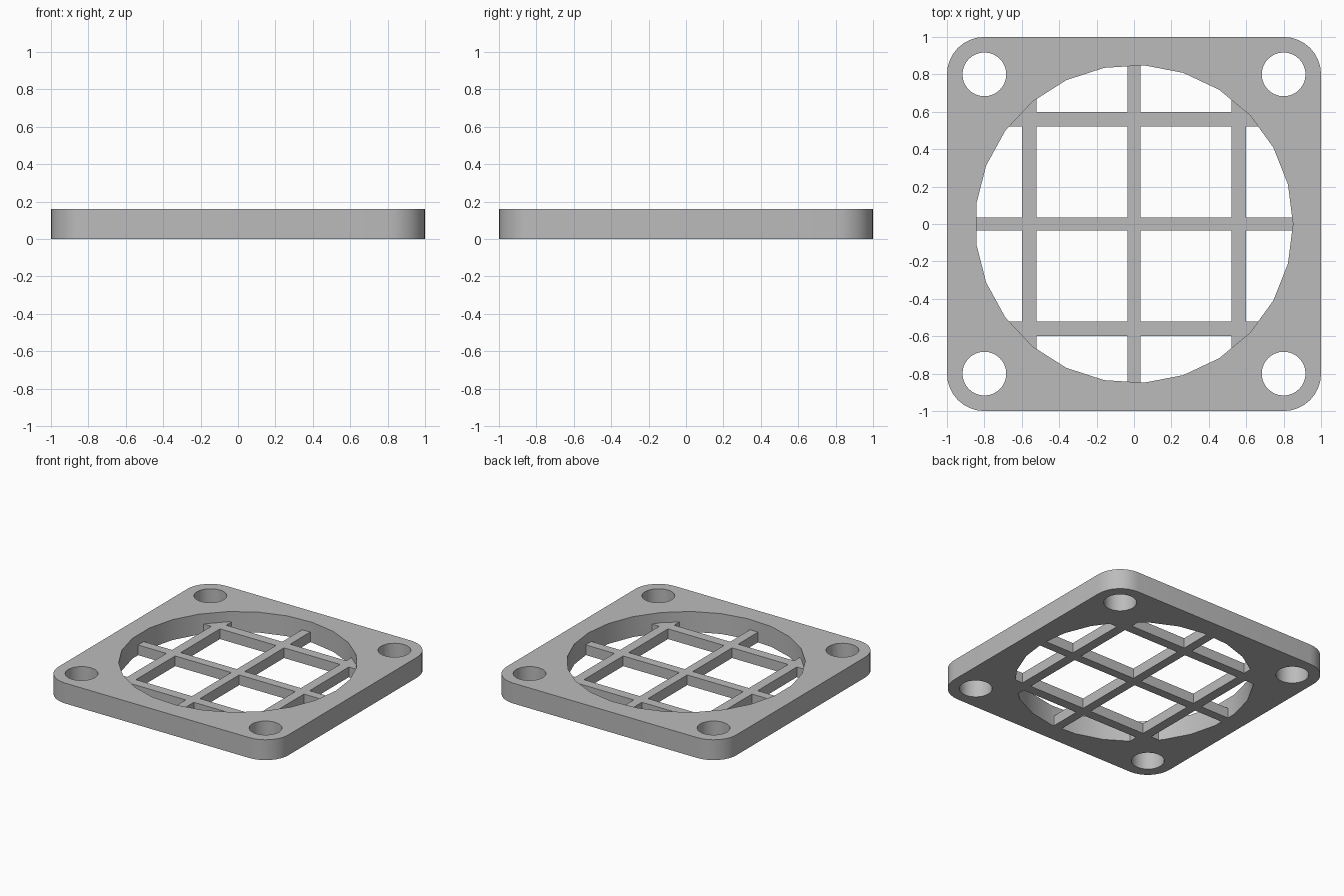
import bpy
import bmesh
from math import cos, sin, pi, radians

cube = bpy.data.objects.get("Cube")
if cube:
    bpy.data.objects.remove(cube, do_unlink=True)

HEIGHT, BAR_HEIGHT = 0.16, 0.08

grey = bpy.data.materials.new("plain grey")
grey.use_nodes = True
colour = (0.5, 0.5, 0.5, 1)
grey.diffuse_color = colour
grey.node_tree.nodes["Principled BSDF"].inputs["Base Color"].default_value = colour


def arc(cx, cy, r, start, sweep, steps):
    return [(cx + r * cos(start + sweep * i / steps),
             cy + r * sin(start + sweep * i / steps)) for i in range(steps + 1)]


def circle(cx, cy, r, sides):
    return arc(cx, cy, r, 0, 2 * pi, sides)[:-1]


def plate(name, loops, height):
    """Flat outline with holes, raised to a solid standing on z = 0."""
    bm = bmesh.new()
    for loop in loops:
        verts = [bm.verts.new((x, y, 0)) for x, y in loop]
        for a, b in zip(verts, verts[1:] + verts[:1]):
            bm.edges.new((a, b))
    bmesh.ops.triangle_fill(bm, edges=bm.edges[:], use_beauty=True)
    raised = bmesh.ops.extrude_face_region(bm, geom=bm.faces[:], use_keep_orig=True)
    top = [v for v in raised["geom"] if isinstance(v, bmesh.types.BMVert)]
    bmesh.ops.translate(bm, verts=top, vec=(0, 0, height))
    bmesh.ops.recalc_face_normals(bm, faces=bm.faces[:])
    mesh = bpy.data.meshes.new(name)
    bm.to_mesh(mesh)
    bm.free()
    mesh.materials.append(grey)
    obj = bpy.data.objects.new(name, mesh)
    bpy.context.collection.objects.link(obj)
    return obj


# Square frame with rounded corners, a faceted opening and four screw holes
corners = [(1, 1), (-1, 1), (-1, -1), (1, -1)]
outline = []
for i, (sx, sy) in enumerate(corners):
    outline += arc(0.8 * sx, 0.8 * sy, 0.2, i * pi / 2, pi / 2, 8)
holes = [circle(0.8 * sx, 0.8 * sy, 0.117, 32) for sx, sy in corners]
frame = plate("guard_frame", [outline, circle(0, 0, 0.85, 25)] + holes, HEIGHT)

# Grille bars, flush with the underside and merged into the frame
bars = []
for offset, half_width, reach in [(-0.56, 0.038, 0.75), (0, 0.035, 0.9), (0.56, 0.038, 0.75)]:
    lo, hi = offset - half_width, offset + half_width
    rect = [(lo, -reach), (hi, -reach), (hi, reach), (lo, reach)]
    bars.append(plate("upright_bar", [rect], BAR_HEIGHT))
    bars.append(plate("cross_bar", [[(y, x) for x, y in rect]], BAR_HEIGHT))

bpy.context.view_layer.objects.active = frame
for bar in bars:
    union = frame.modifiers.new("join_bar", 'BOOLEAN')
    union.operation, union.solver, union.object = 'UNION', 'EXACT', bar
    bpy.ops.object.modifier_apply(modifier=union.name)
    bpy.data.objects.remove(bar, do_unlink=True)

for obj in bpy.context.selected_objects:
    obj.select_set(False)
frame.select_set(True)
bpy.ops.object.shade_smooth_by_angle(angle=radians(30))
